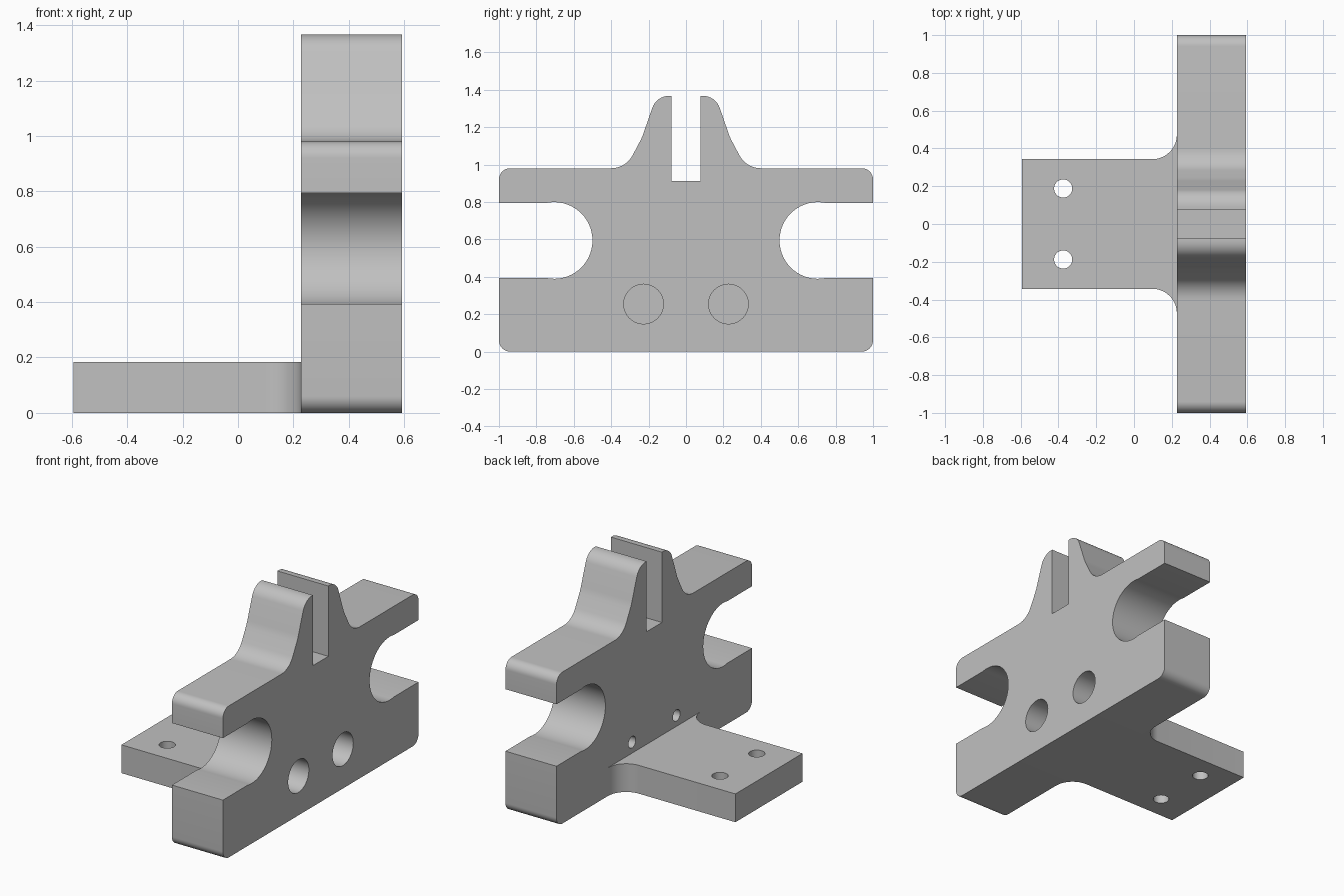
import bpy, bmesh
from math import sin, cos, tan, pi, radians
from mathutils import Vector, Matrix

if "Cube" in bpy.data.objects:
    bpy.data.objects.remove(bpy.data.objects["Cube"], do_unlink=True)

grey = bpy.data.materials.new("machined grey")
grey.use_nodes = True
COLOUR = (0.53, 0.53, 0.53, 1)
grey.diffuse_color = COLOUR
grey.node_tree.nodes["Principled BSDF"].inputs["Base Color"].default_value = COLOUR

WALL_X0, WALL_X1 = 0.227, 0.592
PLATE_TOP = 0.183


def rounded(corners, steps=10):
    """Turn (u, v, radius) corners into an outline with filleted corners."""
    out = []
    for i, (u, v, r) in enumerate(corners):
        p = Vector((u, v))
        if r == 0:
            out.append(p)
            continue
        a = (Vector(corners[i - 1][:2]) - p).normalized()
        b = (Vector(corners[(i + 1) % len(corners)][:2]) - p).normalized()
        half = a.angle(b) / 2
        centre = p + (a + b).normalized() * r / sin(half)
        start = p + a * r / tan(half) - centre
        end = p + b * r / tan(half) - centre
        sweep = start.angle_signed(end)
        for k in range(steps + 1):
            out.append(centre + Matrix.Rotation(-sweep * k / steps, 2) @ start)
    return out


def make_object(name, bm):
    bmesh.ops.recalc_face_normals(bm, faces=bm.faces[:])
    mesh = bpy.data.meshes.new(name)
    bm.to_mesh(mesh)
    bm.free()
    mesh.materials.append(grey)
    obj = bpy.data.objects.new(name, mesh)
    bpy.context.collection.objects.link(obj)
    return obj


def prism(name, outline, place, depth):
    """Extrude a flat outline; place maps outline points to 3D."""
    bm = bmesh.new()
    face = bm.faces.new([bm.verts.new(place(p)) for p in outline])
    ext = bmesh.ops.extrude_face_region(bm, geom=[face])
    moved = [g for g in ext["geom"] if isinstance(g, bmesh.types.BMVert)]
    bmesh.ops.translate(bm, verts=moved, vec=depth)
    return make_object(name, bm)


def combine(target, other, operation):
    mod = target.modifiers.new(operation.lower(), "BOOLEAN")
    mod.object, mod.operation, mod.solver = other, operation, "EXACT"
    bpy.context.view_layer.objects.active = target
    bpy.ops.object.modifier_apply(modifier=mod.name)
    bpy.data.objects.remove(other, do_unlink=True)


def drill(target, radius, centre, length, along_x):
    bm = bmesh.new()
    bmesh.ops.create_cone(bm, cap_ends=True, segments=48, radius1=radius,
                          radius2=radius, depth=length)
    if along_x:
        bmesh.ops.rotate(bm, verts=bm.verts[:], matrix=Matrix.Rotation(pi / 2, 3, "Y"))
    bmesh.ops.translate(bm, verts=bm.verts[:], vec=centre)
    cutter = make_object("drill cutter", bm)
    cutter.hide_render = True
    combine(target, cutter, "DIFFERENCE")


# Upright: half profile with side bore, shoulder and horn, then mirrored
bore_r, bore_y, bore_z = 0.205, 0.705, 0.594
bore = []
for k in range(33):
    a = radians(-78 - 204 * k / 32)
    bore.append((bore_y + bore_r * cos(a), bore_z + bore_r * sin(a), 0))
low, high = bore[0][1], bore[-1][1]
half = [(1, 0, 0.06), (1, low, 0), *bore, (1, high, 0), (1, 0.98, 0.06),
        (0.322, 0.98, 0.13), (0.235, 1.145, 0.3), (0.158, 1.367, 0.095),
        (0.078, 1.367, 0), (0.078, 0.912, 0)]
profile = half + [(-y, z, r) for y, z, r in reversed(half)]
bracket = prism("bracket", rounded(profile),
                lambda p: (WALL_X0, p.x, p.y), (WALL_X1 - WALL_X0, 0, 0))

# Foot plate with filleted roots, merged into the upright
side = [(-0.594, 0.343, 0), (WALL_X0, 0.343, 0.13), (WALL_X0, 0.48, 0), (0.4, 0.48, 0)]
outline = side + [(x, -y, r) for x, y, r in reversed(side)]
plate = prism("foot_plate", rounded(outline),
              lambda p: (p.x, p.y, 0), (0, 0, PLATE_TOP))
combine(bracket, plate, "UNION")

# Holes: wide blind bores, small blind holes on the other face, plate holes
for s in (-1, 1):
    drill(bracket, 0.106, (WALL_X1, s * 0.227, 0.254), 0.5, True)
    drill(bracket, 0.037, (WALL_X0, s * 0.227, 0.254), 0.14, True)
    drill(bracket, 0.048, (-0.375, s * 0.188, 0.09), 0.4, False)

bpy.ops.object.select_all(action="DESELECT")
bracket.select_set(True)
bpy.context.view_layer.objects.active = bracket
bpy.ops.object.shade_smooth_by_angle(angle=radians(25))
